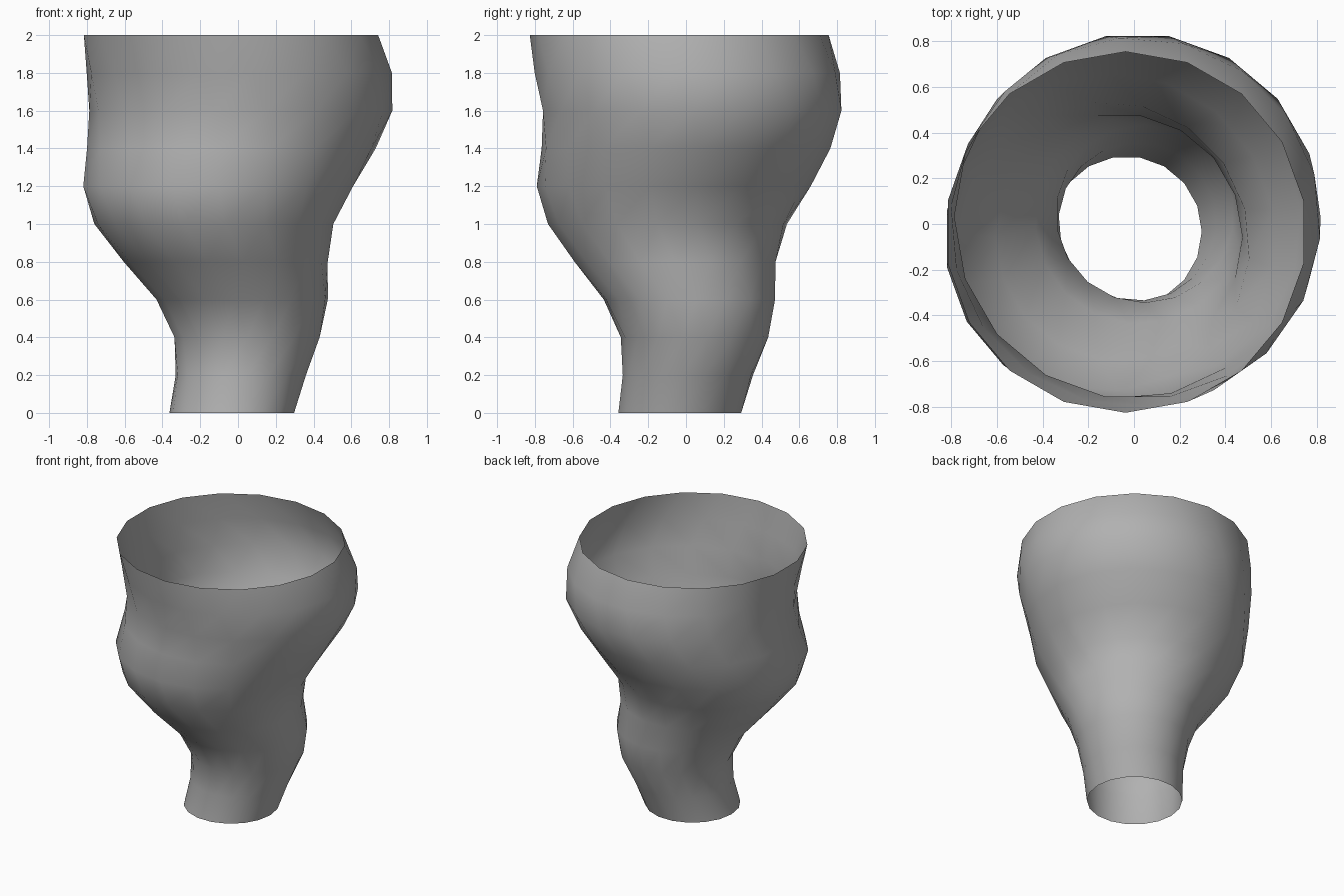
import bpy, bmesh, math

if "Cube" in bpy.data.objects:
    bpy.data.objects.remove(bpy.data.objects["Cube"])

SIDES = 18
STEP = 0.2                    # height between rings
TWIST = math.radians(-5)      # turn per ring

# rings from bottom to top: centre x, centre y, radius
RINGS = [
    (-0.033, -0.033, 0.330), (0.015, 0.010, 0.346), (0.048, 0.045, 0.390),
    (0.022, 0.018, 0.455), (-0.065, -0.058, 0.540), (-0.128, -0.098, 0.635),
    (-0.105, -0.065, 0.725), (-0.035, 0.000, 0.767), (0.015, 0.033, 0.802),
    (0.007, 0.007, 0.811), (-0.037, -0.036, 0.791),
]

# open, wavering vase wall
bm = bmesh.new()
loops = []
for i, (cx, cy, r) in enumerate(RINGS):
    angles = [2 * math.pi * k / SIDES + i * TWIST for k in range(SIDES)]
    loops.append([bm.verts.new((cx + r * math.cos(a), cy + r * math.sin(a), i * STEP))
                  for a in angles])
for low, high in zip(loops, loops[1:]):
    for k in range(SIDES):
        n = (k + 1) % SIDES
        bm.faces.new((low[k], low[n], high[n], high[k])).smooth = True

mesh = bpy.data.meshes.new("vase_wall")
bm.to_mesh(mesh)
bm.free()
vase = bpy.data.objects.new("vase_wall", mesh)
bpy.context.collection.objects.link(vase)

# dark grey clay
clay = bpy.data.materials.new("dark_grey")
clay.diffuse_color = (0.44, 0.44, 0.44, 1)
clay.use_nodes = True
clay.node_tree.nodes["Principled BSDF"].inputs["Base Color"].default_value = clay.diffuse_color
mesh.materials.append(clay)
